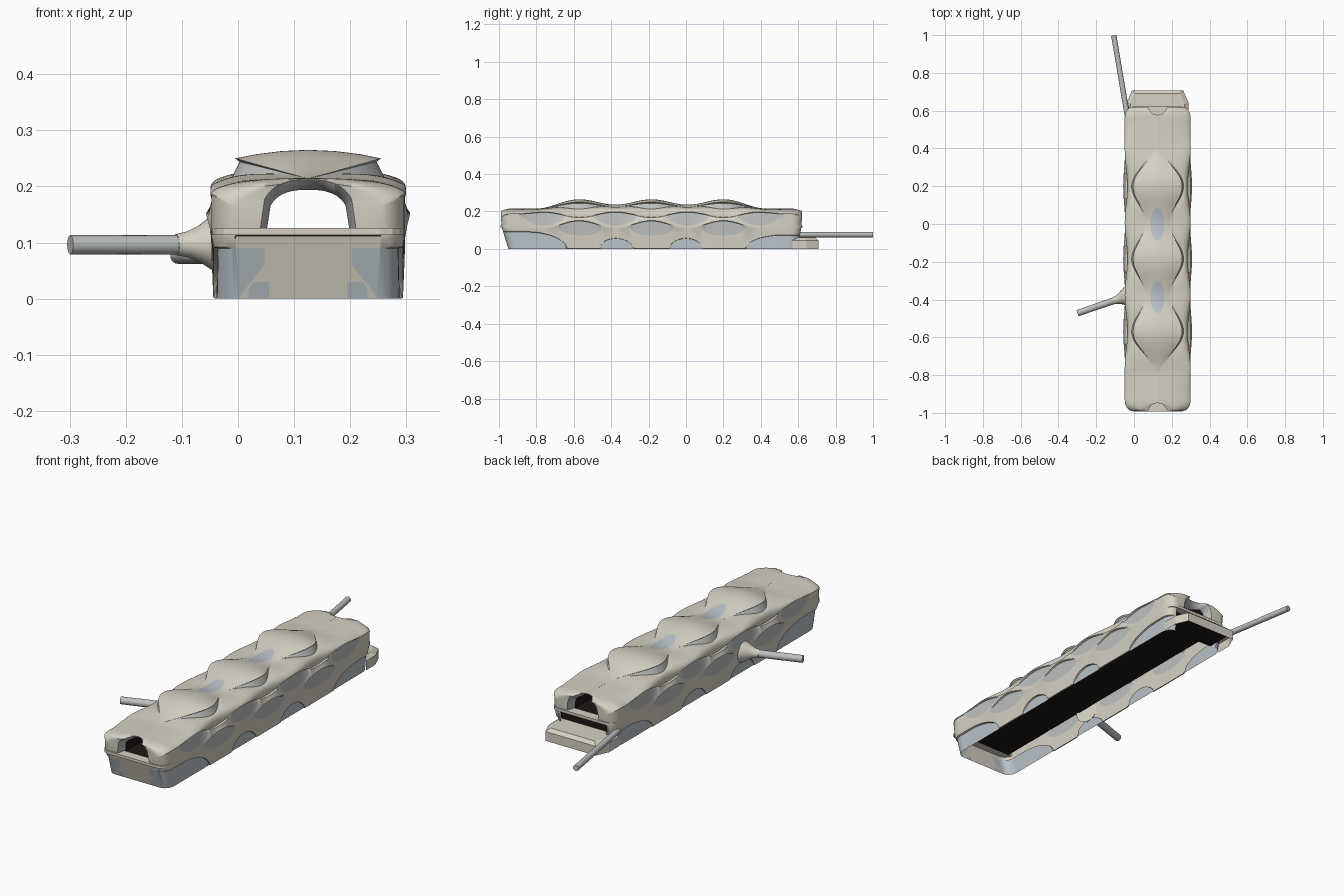
import bpy, bmesh
from math import cos, sin, pi, sqrt, atan2
from mathutils import Vector

if "Cube" in bpy.data.objects:
    bpy.data.objects.remove(bpy.data.objects["Cube"])

CX, FRONT, BACK = 0.125, -0.99, 0.62
PEAK_A, PEAK_B, PERIOD = -0.57, 0.2, 0.385
CURVE = 14           # points across the shoulder panel
SPLIT = CURVE + 9    # rows above this belong to the upper shell


def material(name, rgb):
    m = bpy.data.materials.new(name)
    m.use_nodes = True
    m.diffuse_color = (*rgb, 1)
    m.node_tree.nodes["Principled BSDF"].inputs["Base Color"].default_value = (*rgb, 1)
    return m


MATS = [material("cream", (0.68, 0.64, 0.55)),
        material("blue grey glass", (0.48, 0.54, 0.58)),
        material("dark interior", (0.012, 0.008, 0.007)),
        material("louvred glass", (0.51, 0.53, 0.52))]
CREAM, GLASS, DARK, LOUVRE = range(4)


def finish(name, bm, smooth=None):
    bmesh.ops.recalc_face_normals(bm, faces=bm.faces)
    me = bpy.data.meshes.new(name)
    bm.to_mesh(me)
    bm.free()
    for m in MATS:
        me.materials.append(m)
    ob = bpy.data.objects.new(name, me)
    bpy.context.collection.objects.link(ob)
    if smooth:
        bpy.ops.object.select_all(action="DESELECT")
        ob.select_set(True)
        bpy.context.view_layer.objects.active = ob
        bpy.ops.object.shade_smooth_by_angle(angle=smooth)


def mix(a, b, t):
    return a + (b - a) * t


def lens_height(v):
    """Height of a lens window from the wave value, zero outside the lens."""
    return max(0, (v - 0.3) / 0.7) ** 0.7


def section(y):
    """Half cross-section: list of (distance from axis, height, material of strip below)."""
    a = wave = 0.5 + 0.5 * cos(2 * pi * (y - PEAK_B) / PERIOD)
    if not PEAK_A - PERIOD / 2 < y < PEAK_B + PERIOD / 2:
        a = 0
    # ridge panel, tapering to a point past the end peaks
    out = max(PEAK_A - y, y - PEAK_B)
    if out > 0:
        lens = 0.5 + 0.5 * cos(pi * min(out / 0.235, 1))
        w, zt, ze = 0.004 + 0.126 * lens, 0.215 + 0.05 * lens, 0.2149 + 0.0351 * lens
    else:
        lens, w, zt, ze = a, mix(0.062, 0.13, a), mix(0.236, 0.265, a), mix(0.226, 0.25, a)
    # skylights in the necks of the ridge
    sky = min(abs(y), abs(y + PERIOD))
    in_sky = sky < 0.085
    s = 0.037 * sqrt(1 - (sky / 0.085) ** 2) if in_sky else 0
    s = max(s, min(0.004, w * 0.3))
    rows = [(0, zt, GLASS if in_sky else CREAM)]
    for d in (s, mix(s, w, 0.35), mix(s, w, 0.7)):
        rows.append((d, zt - (zt - ze) * (d / w) ** 2, CREAM))
    rows.append((w, ze, CREAM))
    rows.append((w - 0.008 * lens, ze - 0.006 * lens - 0.0001, LOUVRE if lens > 0.03 else CREAM))
    # shoulder panel, rounder towards the ends
    end = min(max(0, (out - 0.2) / 0.12), 1)
    d0, z0 = w + 0.007 * lens + 0.0005, mix(ze - 0.0002, 0.213, lens)
    d1, z1 = mix(0.174, 0.160, a), mix(0.198, 0.172, a) - 0.01 * end
    dc = d1 * (1 - 0.12 * end)
    for i in range(CURVE):
        t = i / (CURVE - 1)
        p, q, r = (1 - t) ** 2, 2 * t * (1 - t), t * t
        rows.append((p * d0 + q * dc + r * d1, p * z0 + q * z0 + r * z1, CREAM))
    # middle and lower window bands
    mid, low = lens_height(1 - wave), lens_height(a)
    rows.append((d1 - 0.008 * mid, z1 - 0.003, LOUVRE if mid else CREAM))
    rows.append((0.172, z1 - 0.004 - 0.068 * mid, CREAM))
    z5 = mix(0.112, 0.152, a)
    rows.append((0.172 + 0.01 * a, z5, CREAM))
    rows.append((0.172 + 0.01 * a - 0.008 * low, z5 - 0.003, LOUVRE if low else CREAM))
    rows.append((0.172, z5 - 0.004 - 0.076 * low - 0.02 * a * (1 - low), CREAM))
    # ground level arches, tall at both ends
    front, back = -0.66 - y, y - 0.33
    if max(front, back) > 0:
        tall, reach = (0.092, front) if front > 0 else (0.075, back)
        arch = tall * sqrt(1 - (1 - min(reach / 0.2, 1)) ** 2)
    else:
        arch = 0.057 * max(0, 1 - (sky / 0.095) ** 2) ** 0.6
    glass = arch > 0.002
    arch = max(arch, 0.001)
    rows.append((0.169, arch, CREAM))
    rows.append((0.169 - 0.008 * min(arch / 0.03, 1), arch * 0.97, GLASS if glass else CREAM))
    rows.append((0.163, 0, CREAM))
    return rows


def place(d, z, y):
    """Round the corners and lean the ends, then give the final half-section point."""
    s = min(y - FRONT, BACK - y)
    k = 1 - sqrt(max(0, 1 - (1 - s / 0.055) ** 2)) if s < 0.055 else 0
    inset = 0.04 - 0.035 * min(z / 0.115, 1) if z < 0.115 else 0
    t = (y - FRONT) / (BACK - FRONT)
    yy = mix(FRONT + inset, BACK - inset * 0.6, t)
    if z > 0.14:
        notch = 0.042 * max(0, 1 - s / 0.055) * max(0, 1 - (d / 0.1) ** 2)
        yy += notch if t < 0.5 else -notch
    d2 = d - 0.042 * k * min(d / 0.17, 1)
    z2 = z - 0.32 * k * max(z - 0.12, 0) * min(d / 0.17, 1) ** 2
    return d2, yy, z2


# outer hall skin with tunnel mouths
near = [0, 0.002, 0.006, 0.012, 0.02, 0.03, 0.042]
N = 240
ys = [FRONT + n for n in near]
ys += [FRONT + 0.055 + (BACK - FRONT - 0.11) * i / N for i in range(N + 1)]
ys += [BACK - n for n in reversed(near)]

bm = bmesh.new()


def ring(half):
    pts = [(-d, y, z) for d, y, z in reversed(half[1:])] + half
    return [bm.verts.new((CX + d, y, z)) for d, y, z in pts]


def strip(r0, r1, mats):
    for i in range(len(r0) - 1):
        f = bm.faces.new((r0[i], r0[i + 1], r1[i + 1], r1[i]))
        f.material_index = mats[i]


rings, halves = [], []
for y in ys:
    rows = section(y)
    halves.append([place(d, z, y) for d, z, m in rows])
    rings.append(ring(halves[-1]))
    if len(rings) > 1:
        mats = [m for d, z, m in rows[:-1]]
        strip(rings[-2], rings[-1], mats[::-1] + mats)

M = len(halves[0]) - 1
inner = []
for end, sign in ((0, 1), (-1, -1)):
    upper = halves[end][:SPLIT]
    last = rings[end][M - SPLIT + 1:M + SPLIT]
    for rx, rz, depth, mat in ((0.086, 0.092, 0.003, CREAM), (0.08, 0.083, 0.015, LOUVRE),
                               (0.074, 0.074, 0.045, LOUVRE)):
        lip = []
        for d, y, z in upper:
            th = min(atan2(d, max((z - 0.12) * 1.6, 0)), pi / 2)
            lip.append((rx * sin(th) ** 0.8, y + sign * depth, 0.12 + rz * cos(th) ** 0.65))
        lip = ring(lip)
        strip(last, lip, [mat] * len(last))
        last = lip
    inner.append(last)
strip(inner[0], inner[1], [DARK] * len(inner[0]))

# front wall of the base: cream pier with small hatches between corner windows
prev = None
for z in (0.112, 0.09, 0.075, 0.06, 0.045, 0.03, 0.015, 0):
    d, y, z = place(mix(0.163, 0.172, z / 0.112), z, FRONT)
    pier = 0.078 + 0.8 * max(0, 0.06 - z)
    hatch = min(pier - 0.004, 0.106)
    half = [d, min(pier, d), hatch, 0.07]
    row = [bm.verts.new((CX + x, y, z)) for x in [-h for h in half] + half[::-1]]
    if prev:
        g = GLASS if z < 0.09 else CREAM
        h = GLASS if z < 0.03 else CREAM
        strip(prev, row, [g, CREAM, h, CREAM, h, CREAM, g])
    prev = row
finish("hall_shell", bm, 0.6)


def block(name, outline, z0, z1, mat, shrink=1.0, closed=True):
    """Solid from a plan outline; an open one has no floor and no inner wall."""
    b = bmesh.new()
    lo = [b.verts.new((CX + x, y, z0)) for x, y in outline]
    hi = [b.verts.new((CX + x * shrink, mix(outline[0][1], y, shrink), z1)) for x, y in outline]
    b.faces.new(hi)
    if closed:
        b.faces.new(lo)
    for i in range(0 if closed else 1, len(lo)):
        b.faces.new((lo[i - 1], lo[i], hi[i], hi[i - 1]))
    for f in b.faces:
        f.material_index = mat
    finish(name, b)


def box(name, hw, y0, y1, z0, z1, mat):
    block(name, [(-hw, y0), (hw, y0), (hw, y1), (-hw, y1)], z0, z1, mat)


# deck inside the hall and the rims under both mouths
box("hall_deck", 0.145, -0.94, 0.585, 0.107, 0.119, DARK)
for name, y, s in (("front_rim", FRONT, 1), ("rear_rim", BACK, -1)):
    side = [(0.171, y + s * 0.045), (0.163, y + s * 0.018), (0.15, y + s * 0.004), (0.128, y - s * 0.002)]
    block(name, side + [(-a, b) for a, b in reversed(side)], 0.113, 0.126, CREAM)
box("rear_recess", 0.14, 0.57, 0.58, 0.05, 0.113, DARK)

# rear platform, hollow below
plan = [(0.163, 0.57), (0.163, 0.645), (0.135, 0.708), (-0.135, 0.708), (-0.163, 0.645), (-0.163, 0.57)]
block("rear_platform", plan, 0, 0.045, CREAM, closed=False)
block("rear_platform_step", plan, 0.045, 0.06, CREAM, shrink=0.88, closed=False)
box("rear_platform_underside", 0.13, 0.55, 0.69, 0.03, 0.036, DARK)


# footbridge tubes, lofted along straight axes
def tube(name, start, end, radii, mat, sides=16):
    start, end = Vector(start), Vector(end)
    q = (end - start).to_track_quat("Z", "Y")
    b = bmesh.new()
    loops = []
    for t, r in radii:
        c = start.lerp(end, t)
        loops.append([b.verts.new(c + q @ Vector((r * cos(2 * pi * i / sides), r * sin(2 * pi * i / sides), 0)))
                      for i in range(sides)])
    for l0, l1 in zip(loops, loops[1:]):
        for i in range(sides):
            b.faces.new((l0[i - 1], l0[i], l1[i], l1[i - 1]))
    b.faces.new(loops[0])
    b.faces.new(loops[-1])
    for f in b.faces:
        f.material_index = mat
    finish(name, b, 0.7)


tube("side_footbridge", (-0.06, -0.39, 0.096), (-0.299, -0.472, 0.096), [(0, 0.018), (1, 0.017)], LOUVRE)
tube("side_footbridge_flare", (-0.03, -0.382, 0.099), (-0.11, -0.407, 0.096),
     [(0, 0.056), (0.25, 0.046), (0.5, 0.032), (0.75, 0.023), (1, 0.019)], CREAM)
tube("rear_footbridge", (-0.035, 0.57, 0.076), (-0.107, 0.998, 0.076), [(0, 0.014), (1, 0.014)], LOUVRE)
